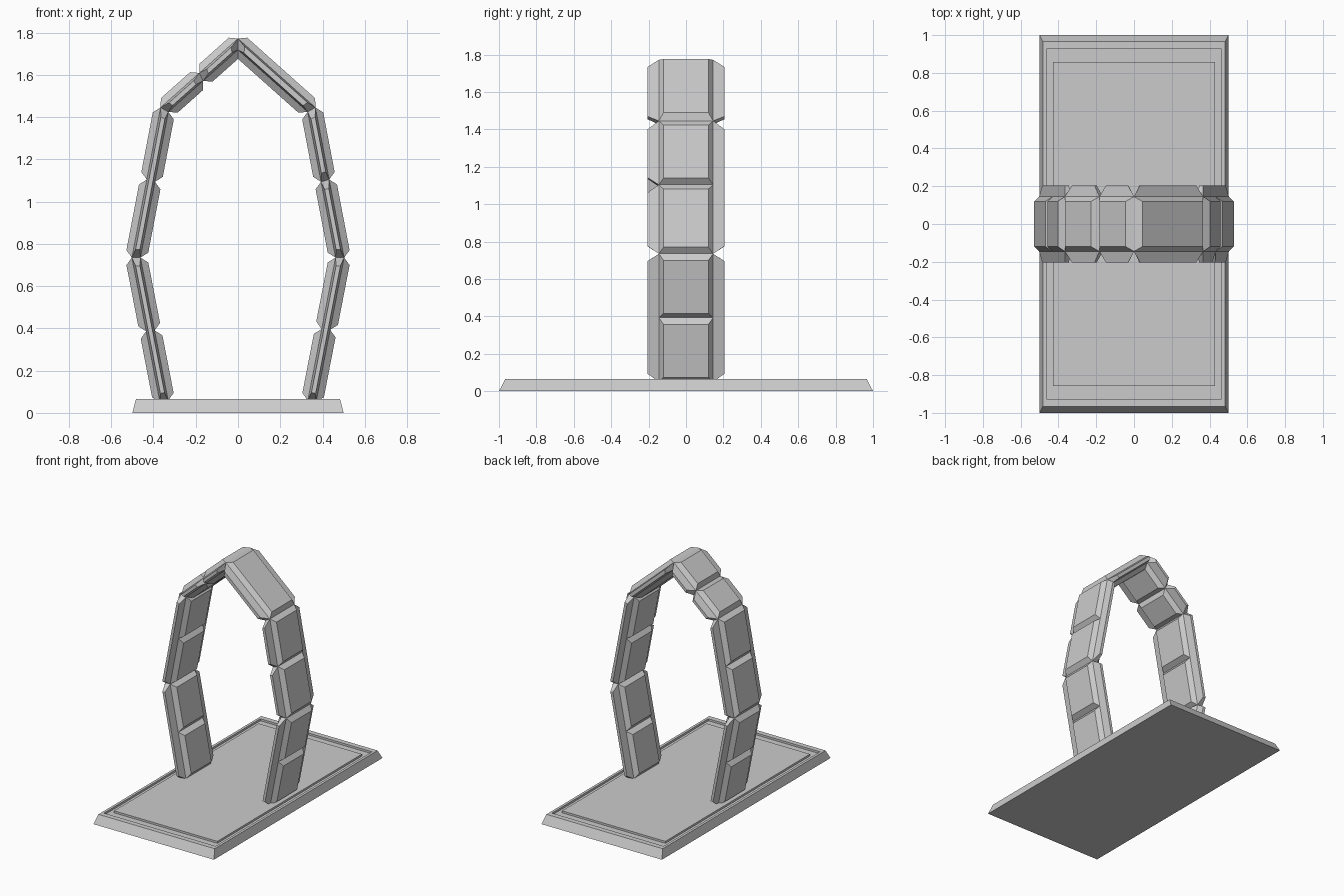
import bpy, bmesh
from mathutils import Vector

if "Cube" in bpy.data.objects:
    bpy.data.objects.remove(bpy.data.objects["Cube"])


def finish(bm, name):
    bmesh.ops.recalc_face_normals(bm, faces=bm.faces)
    me = bpy.data.meshes.new(name)
    bm.to_mesh(me)
    bm.free()
    ob = bpy.data.objects.new(name, me)
    bpy.context.collection.objects.link(ob)
    return ob


def loft(bm, rings):
    """Closed solid through a list of four-point rings."""
    vs = [[bm.verts.new(p) for p in r] for r in rings]
    for a, b in zip(vs, vs[1:]):
        for i in range(4):
            j = (i + 1) % 4
            bm.faces.new((a[i], a[j], b[j], b[i]))
    bm.faces.new(vs[0][::-1])
    bm.faces.new(vs[-1])


# Base plate: sloped edge and a shallow rectangular groove
bm = bmesh.new()
rings = []
for s, z in [(1, 0), (.966, .065), (.927, .065), (.927, .05), (.858, .05), (.858, .065)]:
    rings.append([(x * s * .5, y * s, z) for x, y in ((-1, -1), (1, -1), (1, 1), (-1, 1))])
loft(bm, rings)
finish(bm, "base_plate")

# Arch centre line, left foot to right foot, with mitred core sections
path = [(-.35, .055), (-.482, .735), (-.348, 1.435), (0, 1.745),
        (.348, 1.435), (.482, .735), (.35, .055)]
pts = [Vector((x, 0, z)) for x, z in path]
HALF_T, HALF_W = .02, .145


def outward(a, b):
    d = (b - a).normalized()
    return Vector((-d.z, 0, d.x))


norms = [outward(a, b) for a, b in zip(pts, pts[1:])]
sections = []
for i, p in enumerate(pts):
    n0, n1 = norms[max(i - 1, 0)], norms[min(i, 5)]
    m = (n0 + n1).normalized()
    m = m * (HALF_T / m.dot(n0))
    w = Vector((0, HALF_W, 0))
    # outer front, outer back, inner back, inner front
    sections.append([p + m - w, p + m + w, p - m + w, p - m - w])

bm = bmesh.new()
loft(bm, sections)
finish(bm, "arch_core")


def panel(bm, a, b, c, d, normal, height, along, across):
    """Tapered raised panel on quad a-b (start edge), d-c (end edge)."""
    def at(s, t):
        return a.lerp(b, t).lerp(d.lerp(c, t), s)
    ls = (at(1, .5) - at(0, .5)).length
    lt = (b - a).length
    s, t = along / ls, across / lt
    top = [at(s, t), at(s, 1 - t), at(1 - s, 1 - t), at(1 - s, t)]
    loft(bm, [[a, b, c, d], [p + normal * height for p in top]])


# Which faces of each arch segment are split in two panels
O, B, I, F = "outer", "back", "inner", "front"
splits = [{O, I}, {O, I}, {O, I, F, B}, set(), {O, I, F}, {O, I}]
split_at = [.49, .52, .5, .5, .48, .5]
Y = Vector((0, 1, 0))

# Panels on the four faces of the arch
for face, name in enumerate((O, B, I, F)):
    bm = bmesh.new()
    for k in range(6):
        s0, s1 = sections[k], sections[k + 1]
        i, j = face, (face + 1) % 4
        n = (norms[k], Y, -norms[k], -Y)[face]
        h, along, across = ((.032, .03, .025), (.06, .04, .01))[face % 2]
        cuts = [0, split_at[k], 1] if name in splits[k] else [0, 1]
        for u, v in zip(cuts, cuts[1:]):
            panel(bm, s0[i].lerp(s1[i], u), s0[j].lerp(s1[j], u),
                  s0[j].lerp(s1[j], v), s0[i].lerp(s1[i], v), n, h, along, across)
    finish(bm, "arch_" + name + "_panels")
